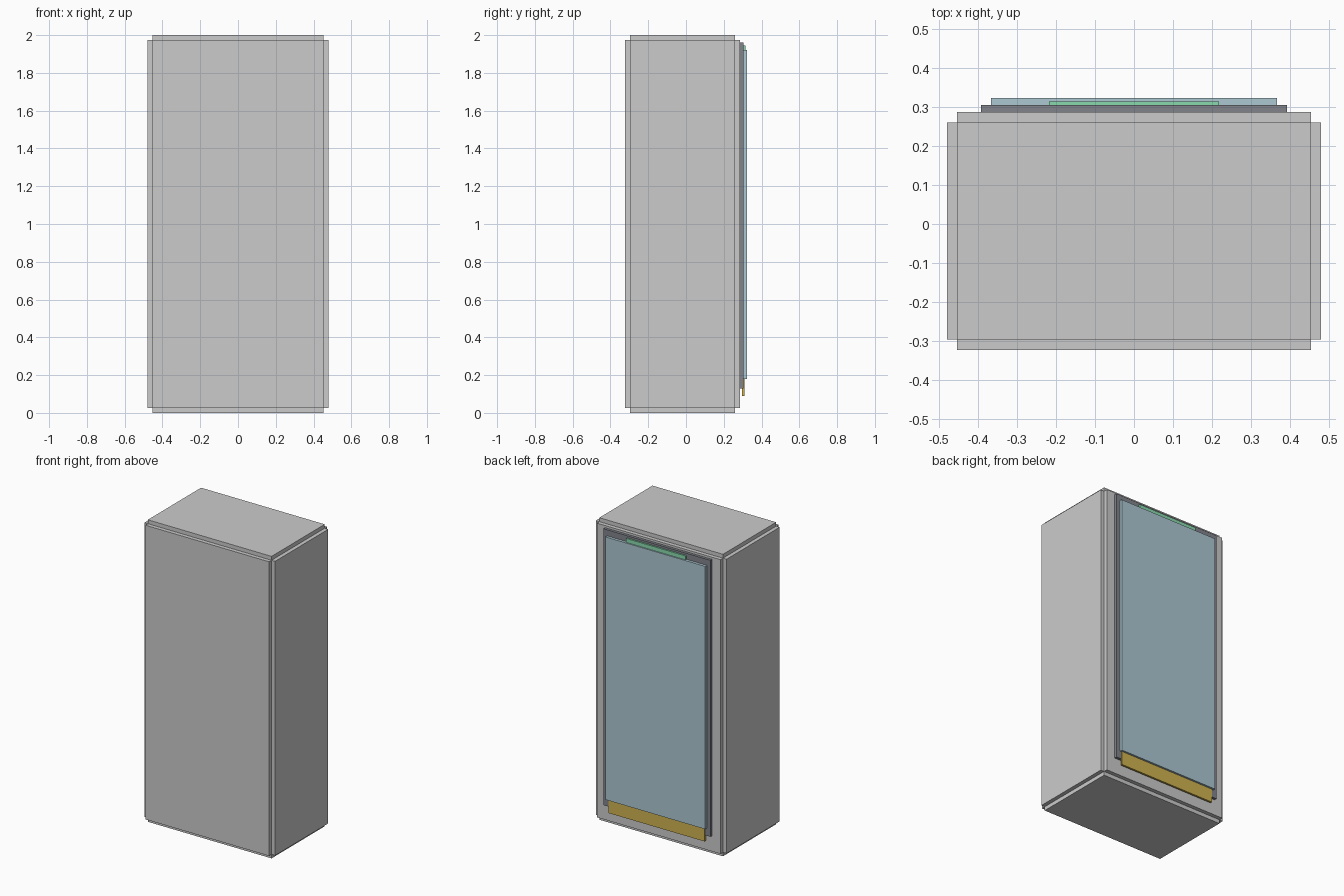
import bpy, bmesh

if "Cube" in bpy.data.objects:
    bpy.data.objects.remove(bpy.data.objects["Cube"])


def material(name, rgb):
    mat = bpy.data.materials.new(name)
    mat.diffuse_color = (*rgb, 1)
    mat.use_nodes = True
    mat.node_tree.nodes["Principled BSDF"].inputs["Base Color"].default_value = mat.diffuse_color
    return mat


def box(name, x, y, z, mat=None, step=0):
    """Box symmetric in x; step pushes every face out on its own, leaving notched edges."""
    bm = bmesh.new()
    bmesh.ops.create_cube(bm, size=1)
    for v in bm.verts:
        v.co.x *= 2 * x
        v.co.y = y[0] + (v.co.y + 0.5) * (y[1] - y[0])
        v.co.z = z[0] + (v.co.z + 0.5) * (z[1] - z[0])
    if step:
        bm.normal_update()
        faces = bmesh.ops.extrude_discrete_faces(bm, faces=bm.faces[:])["faces"]
        for f in faces:
            offset = f.normal * step
            for v in f.verts:
                v.co += offset
        bmesh.ops.remove_doubles(bm, verts=bm.verts[:], dist=1e-5)
        bm.normal_update()
    mesh = bpy.data.meshes.new(name)
    bm.to_mesh(mesh)
    bm.free()
    obj = bpy.data.objects.new(name, mesh)
    bpy.context.collection.objects.link(obj)
    if mat:
        mesh.materials.append(mat)
    return obj


dark = material("dark_grey", (0.22, 0.23, 0.26))
blue = material("pale_blue", (0.42, 0.58, 0.65))
green = material("green", (0.25, 0.70, 0.42))
yellow = material("yellow", (0.62, 0.45, 0.08))

# cabinet body with notched edges
box("cabinet_body", 0.453, (-0.296, 0.26), (0.026, 1.974), step=0.026)
# door frame on the back
box("door_frame", 0.392, (0.28, 0.304), (0.13, 1.96), dark)
# door panel
box("door_panel", 0.366, (0.30, 0.322), (0.18, 1.92), blue)
# indicator strip above the panel
box("indicator_strip", 0.218, (0.30, 0.314), (1.917, 1.946), green)
# kick plate below the panel
box("kick_plate", 0.352, (0.296, 0.309), (0.09, 0.182), yellow)
